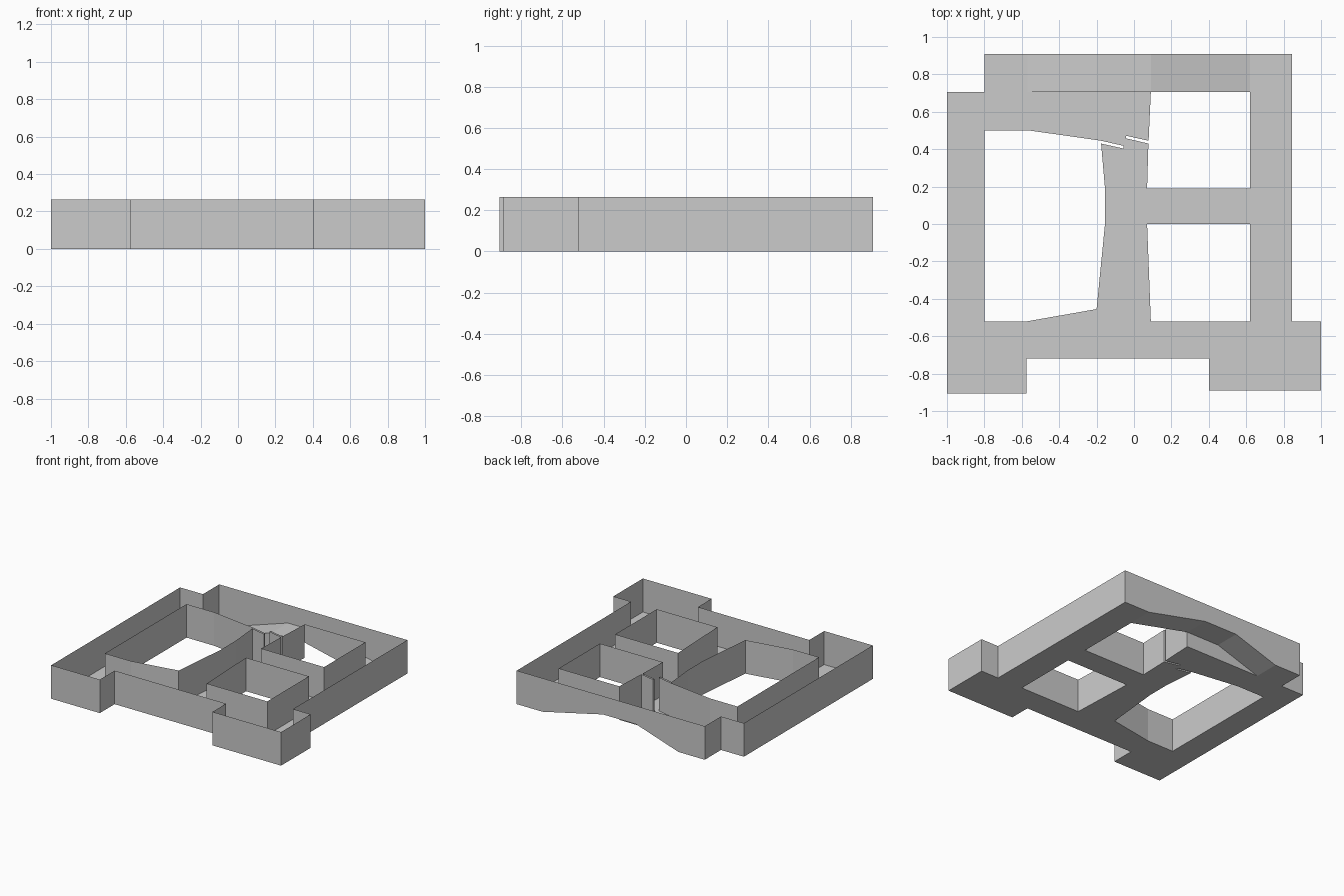
import bpy
from mathutils import Vector
from mathutils.geometry import tessellate_polygon

if "Cube" in bpy.data.objects:
    bpy.data.objects.remove(bpy.data.objects["Cube"])

H = 0.265      # wall height
RISE = 0.12    # rise of the floor over the rear passage
YS, YB = 0.705, 0.908
RAMP = [(-0.8, 0), (-0.57, 0), (-0.2, RISE), (0.09, RISE), (0.62, 0), (0.845, 0)]


def make(name, faces):
    verts, idx = [], []
    for f in faces:
        idx.append(range(len(verts), len(verts) + len(f)))
        verts += f
    me = bpy.data.meshes.new(name)
    me.from_pydata(verts, [], [list(i) for i in idx])
    ob = bpy.data.objects.new(name, me)
    bpy.context.collection.objects.link(ob)
    return ob


def walls(path, closed=False):
    """Upright quads along a path of (x, y[, bottom z]); front side is on the left."""
    p = [(q + (0,))[:3] for q in path]
    if closed:
        p.append(p[0])
    return [[a, (a[0], a[1], H), (b[0], b[1], H), b] for a, b in zip(p, p[1:])]


# plan outlines
perimeter = [(0.845, -0.52), (1, -0.52), (1, -0.89), (0.4, -0.89), (0.4, -0.72),
             (-0.575, -0.72), (-0.575, -0.905), (-1, -0.905), (-1, YS), (-0.8, YS)]
big_court = [(-0.8, 0.5), (-0.8, -0.52), (-0.57, -0.52), (-0.2, -0.455), (-0.155, 0),
             (-0.155, 0.19), (-0.176, 0.43), (-0.055, 0.403), (-0.055, 0.418),
             (-0.18, 0.446), (-0.56, 0.5)]
front_court = [(0.07, 0), (0.09, -0.52), (0.62, -0.52), (0.62, 0)]
rear_court = [(0.09, YS), (0.078, 0.445), (-0.043, 0.472), (-0.043, 0.458),
              (0.077, 0.43), (0.07, 0.19), (0.62, 0.19), (0.62, YS)]

# outer walls, the rear one arched along its foot
rear = [(x, YB, z) for x, z in RAMP]
make("outer_walls", walls(perimeter + rear + [(0.845, -0.52)]))

# courtyard walls
make("big_court_walls", walls(big_court, True))
make("front_court_walls", walls(front_court, True))
make("rear_court_walls", walls(rear_court) + walls([(0.62, YS, 0), (0.09, YS, RISE)]))

# flat floor with courtyard openings
flat = perimeter + [(-0.57, YS)] + rear_court + [(0.845, YS)]
loops = [[Vector((x, y, 0)) for x, y in l] for l in (flat, big_court, front_court)]
pts = [tuple(v) for l in loops for v in l]
tris = []
for t in tessellate_polygon(loops):
    a, b, c = (pts[i] for i in t)
    cross = (b[0] - a[0]) * (c[1] - a[1]) - (b[1] - a[1]) * (c[0] - a[0])
    tris.append([a, c, b] if cross > 0 else [a, b, c])
make("floor", tris)

# raised floor over the rear passage, and the step at its inner side
make("passage_ceiling", [[(x0, YS, z0), (x0, YB, z0), (x1, YB, z1), (x1, YS, z1)]
                         for (x0, z0), (x1, z1) in zip(RAMP, RAMP[1:])])
make("passage_back", [[(-0.57, YS, 0), (-0.2, YS, RISE), (0.09, YS, RISE), (0.09, YS, 0)]])
